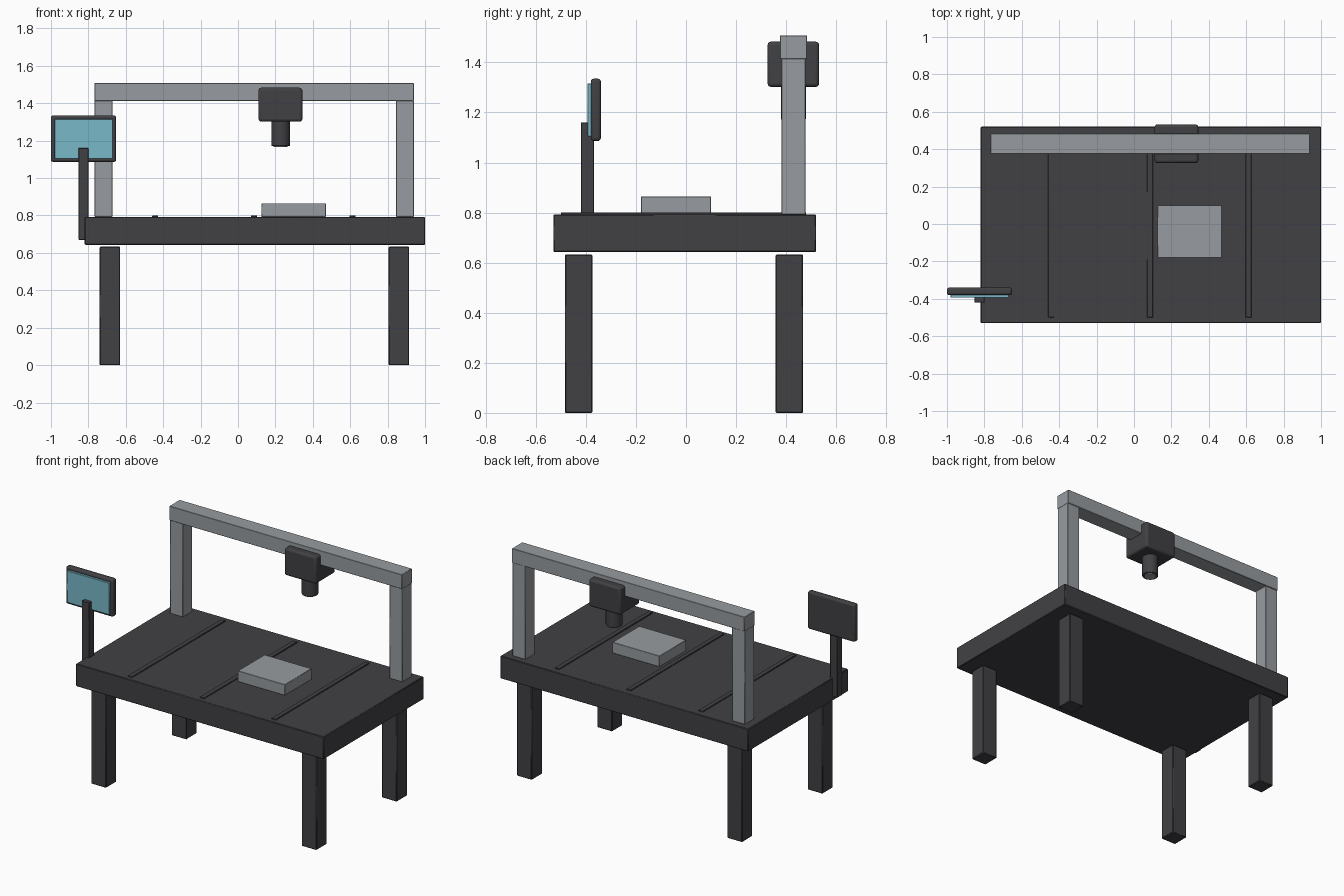
import bpy
from math import radians

if "Cube" in bpy.data.objects:
    bpy.data.objects.remove(bpy.data.objects["Cube"], do_unlink=True)


def material(name, rgb):
    m = bpy.data.materials.new(name)
    m.use_nodes = True
    m.diffuse_color = (*rgb, 1)
    bsdf = next(n for n in m.node_tree.nodes if n.type == "BSDF_PRINCIPLED")
    bsdf.inputs["Base Color"].default_value = (*rgb, 1)
    return m


dark = material("charcoal", (0.053, 0.052, 0.058))
metal = material("light metal", (0.31, 0.33, 0.35))
blue = material("screen blue", (0.19, 0.48, 0.58))


def finish(ob, name, mat, bevel, segments):
    ob.name = name
    ob.data.materials.append(mat)
    bpy.ops.object.transform_apply(location=False, rotation=False, scale=True)
    if bevel:
        mod = ob.modifiers.new("Soft edges", "BEVEL")
        mod.width = bevel
        mod.segments = segments
    bpy.ops.object.shade_smooth_by_angle(angle=radians(35))
    return ob


def box(name, mat, x, y, z, bevel=0.0, segments=1):
    """Box from its (low, high) extent along each axis."""
    spans = (x, y, z)
    bpy.ops.mesh.primitive_cube_add(size=1, location=[(a + b) / 2 for a, b in spans])
    ob = bpy.context.object
    ob.scale = [b - a for a, b in spans]
    return finish(ob, name, mat, bevel, segments)


def cylinder(name, mat, x, y, z, radius, bevel=0.0):
    bpy.ops.mesh.primitive_cylinder_add(vertices=32, radius=radius, depth=z[1] - z[0],
                                        location=(x, y, (z[0] + z[1]) / 2))
    return finish(bpy.context.object, name, mat, bevel, 2)


# Table and its four legs
box("table_bed", dark, (-0.82, 1.0), (-0.53, 0.52), (0.643, 0.793), 0.004)
for side, x in (("right", (-0.74, -0.63)), ("left", (0.805, 0.915))):
    for end, y in (("front", (-0.484, -0.374)), ("back", (0.358, 0.468))):
        box(f"{end}_{side}_leg", dark, x, y, (0, 0.633), 0.004)

# Raised guide strips across the bed
for i, x in enumerate((-0.443, 0.085, 0.612)):
    box(f"guide_strip_{i + 1}", dark, (x - 0.016, x + 0.016), (-0.5, 0.48), (0.788, 0.8), 0.002)

# Workpiece
box("workpiece", metal, (0.125, 0.47), (-0.18, 0.1), (0.793, 0.865), 0.002)

# Gantry
for side, x in (("right", (-0.767, -0.672)), ("left", (0.845, 0.94))):
    box(f"gantry_{side}_post", metal, x, (0.382, 0.477), (0.793, 1.415), 0.002)
box("gantry_beam", metal, (-0.767, 0.94), (0.375, 0.483), (1.413, 1.508), 0.002)

# Tool head with its nose
box("tool_head", dark, (0.11, 0.344), (0.326, 0.532), (1.302, 1.483), 0.014, 3)
cylinder("tool_nose", dark, 0.228, 0.429, (1.172, 1.31), 0.05, 0.003)
cylinder("nose_tip", metal, 0.228, 0.429, (1.166, 1.174), 0.037)

# Control panel on its stand
box("panel_stand", dark, (-0.853, -0.8), (-0.42, -0.368), (0.67, 1.16), 0.002)
box("panel_housing", dark, (-1.0, -0.652), (-0.38, -0.34), (1.086, 1.335), 0.012, 3)
box("panel_screen", blue, (-0.98, -0.67), (-0.394, -0.375), (1.104, 1.316), 0.002)
